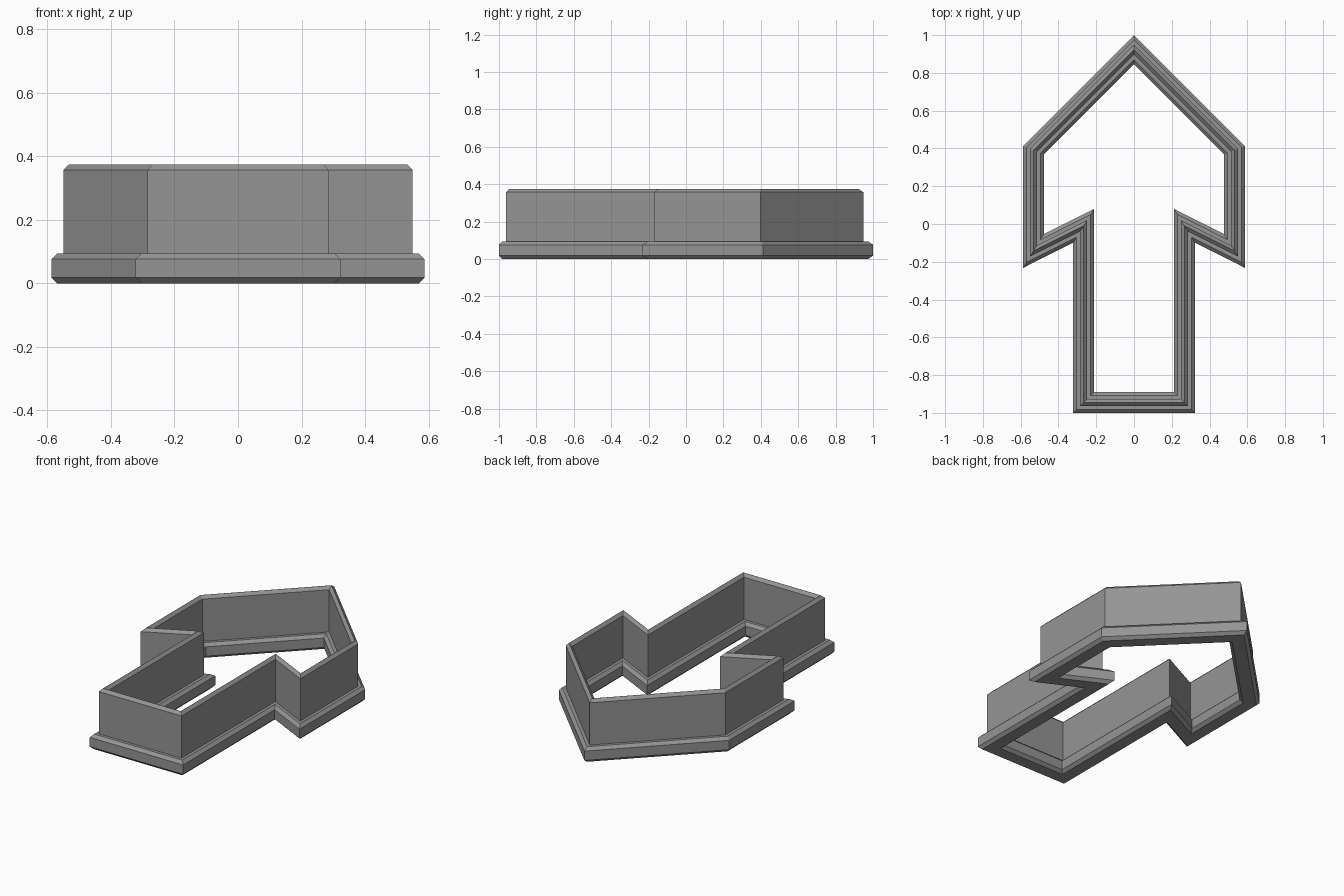
import bpy, bmesh
from mathutils import Vector

if "Cube" in bpy.data.objects:
    bpy.data.objects.remove(bpy.data.objects["Cube"])

# Outer outline of the arrow, right half, counter-clockwise from stem to shoulder
half = [(0.322, -1.0), (0.322, -0.099), (0.587, -0.232), (0.587, 0.413)]
outline = half + [(0, 1.0)] + [(-x, y) for x, y in reversed(half)]

# Cross-section: (inset from outline, height); chamfered flange with thin bevelled wall
W, C = 0.11, 0.018
outer_side = [(C, 0), (0, C), (0, 0.076), (C, 0.094), (0.037, 0.094), (0.037, 0.357), (0.0545, 0.375)]
section = outer_side + [(W - d, z) for d, z in reversed(outer_side)]


def inset(points, d):
    """Offset a closed counter-clockwise outline inward with mitred corners."""
    result = []
    for i, p in enumerate(points):
        p = Vector(p)
        a = (p - Vector(points[i - 1])).normalized()
        b = (Vector(points[(i + 1) % len(points)]) - p).normalized()
        na, nb = Vector((-a.y, a.x)), Vector((-b.y, b.x))
        result.append(p + (na + nb) * d / (1 + na.dot(nb)))
    return result


# Arrow cutter: one mitred ring per section point, bridged into a closed band
bm = bmesh.new()
rings = [[bm.verts.new((p.x, p.y, z)) for p in inset(outline, d)] for d, z in section]
n = len(outline)
for k, ring in enumerate(rings):
    nxt = rings[(k + 1) % len(rings)]
    for i in range(n):
        j = (i + 1) % n
        bm.faces.new((ring[i], ring[j], nxt[j], nxt[i]))
bmesh.ops.recalc_face_normals(bm, faces=bm.faces)

mesh = bpy.data.meshes.new("arrow_cutter")
bm.to_mesh(mesh)
bm.free()

# Dark grey plastic
grey = bpy.data.materials.new("dark_grey")
grey.diffuse_color = (0.3, 0.3, 0.3, 1)
grey.use_nodes = True
grey.node_tree.nodes["Principled BSDF"].inputs["Base Color"].default_value = grey.diffuse_color
mesh.materials.append(grey)
bpy.context.collection.objects.link(bpy.data.objects.new("arrow_cutter", mesh))
